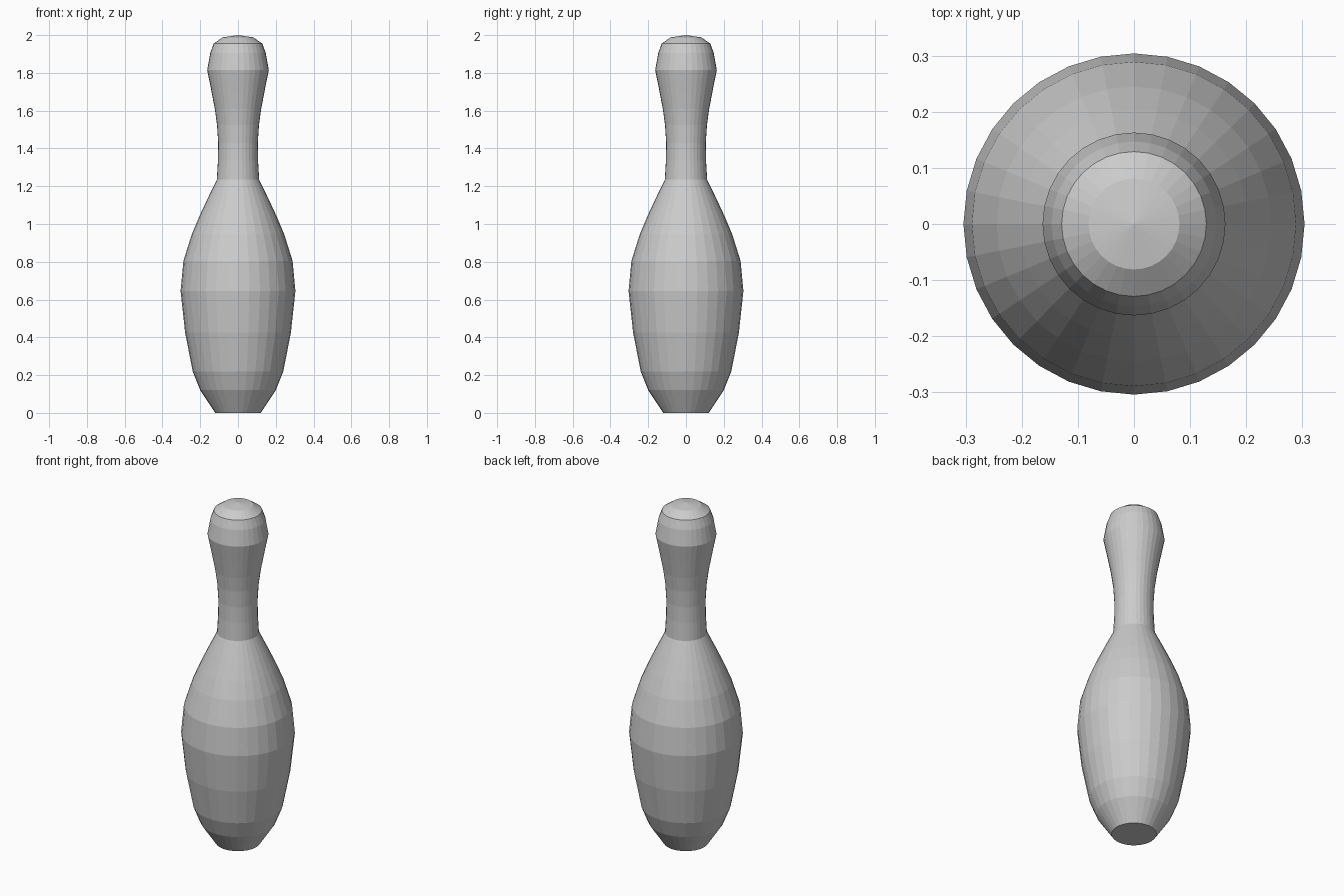
import bpy, bmesh
from math import cos, sin, tau

if "Cube" in bpy.data.objects:
    bpy.data.objects.remove(bpy.data.objects["Cube"])

SIDES = 32

# Half outline of the pin from base to crown: (radius, height)
PROFILE = [
    (0.12, 0.0), (0.20, 0.12), (0.24, 0.22), (0.28, 0.425), (0.304, 0.645),
    (0.289, 0.805), (0.245, 0.945), (0.205, 1.04), (0.163, 1.13),
    (0.112, 1.235), (0.106, 1.34), (0.105, 1.43), (0.111, 1.525),
    (0.123, 1.61), (0.142, 1.71), (0.163, 1.815), (0.147, 1.905),
    (0.129, 1.955), (0.081, 1.988),
]
TOP = 2.0


def lathe(name, profile, top):
    """Revolve a profile around z with a flat base and a fan crown."""
    bm = bmesh.new()
    rings = [[bm.verts.new((r * cos(tau * i / SIDES), r * sin(tau * i / SIDES), z))
              for i in range(SIDES)] for r, z in profile]
    apex = bm.verts.new((0, 0, top))
    bm.faces.new(rings[0][::-1])
    for i in range(SIDES):
        j = (i + 1) % SIDES
        for low, high in zip(rings, rings[1:]):
            bm.faces.new((low[i], low[j], high[j], high[i]))
        bm.faces.new((rings[-1][i], rings[-1][j], apex))
    mesh = bpy.data.meshes.new(name)
    bm.to_mesh(mesh)
    bm.free()
    obj = bpy.data.objects.new(name, mesh)
    bpy.context.collection.objects.link(obj)
    return obj


# Bowling pin body, flat shaded
lathe("bowling_pin", PROFILE, TOP)
